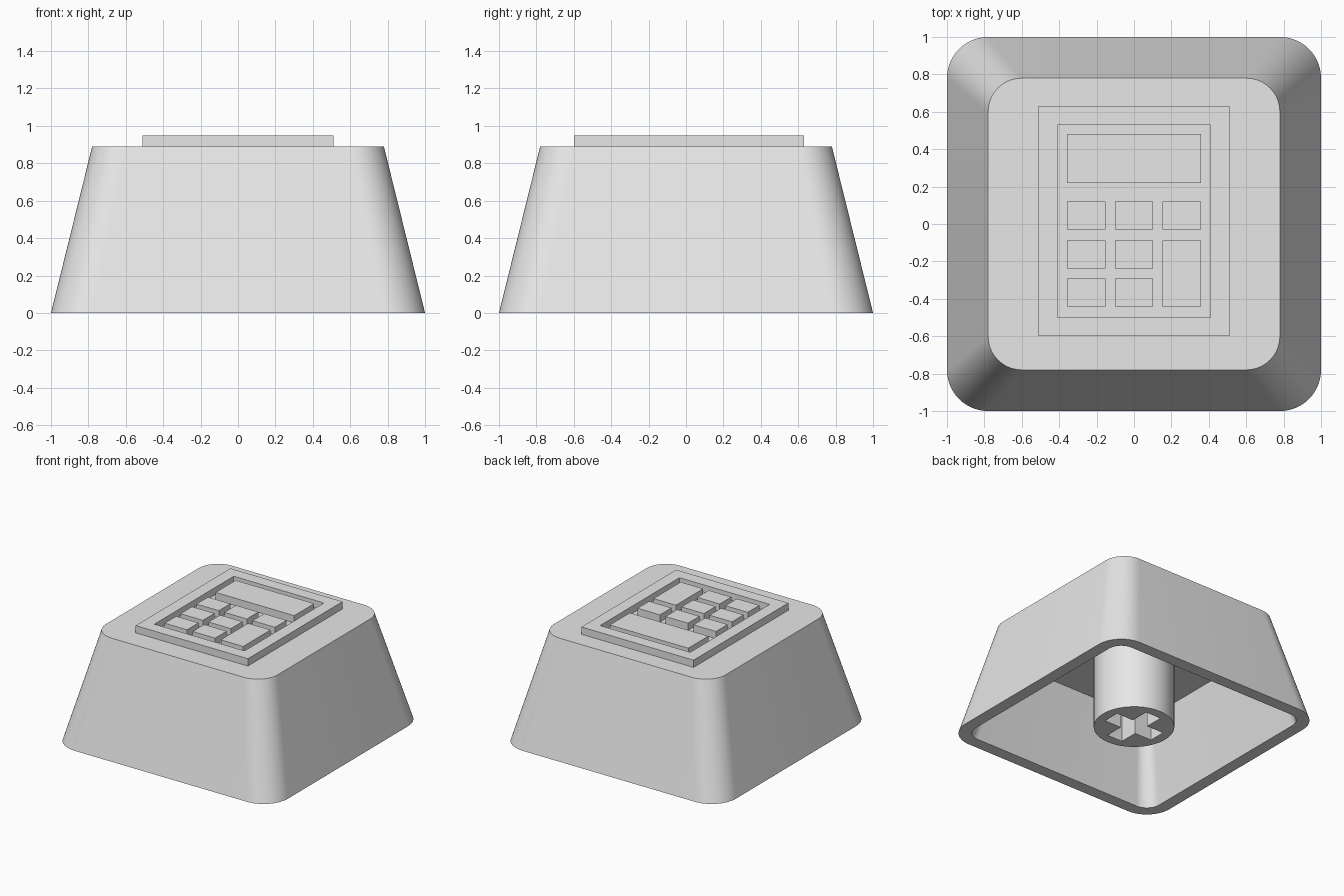
import bpy
import bmesh
from math import cos, sin, pi, radians

cube = bpy.data.objects.get("Cube")
if cube:
    bpy.data.objects.remove(cube, do_unlink=True)

grey = bpy.data.materials.new("light grey plastic")
grey.use_nodes = True
grey.diffuse_color = (0.8, 0.8, 0.8, 1)
grey.node_tree.nodes["Principled BSDF"].inputs["Base Color"].default_value = (0.8, 0.8, 0.8, 1)


def rounded_square(half, radius, z, steps=14):
    """Counter-clockwise ring of a square with rounded corners."""
    ring = []
    for corner, (sx, sy) in enumerate([(1, 1), (-1, 1), (-1, -1), (1, -1)]):
        for i in range(steps + 1):
            a = pi / 2 * (corner + i / steps)
            ring.append((sx * (half - radius) + radius * cos(a),
                         sy * (half - radius) + radius * sin(a), z))
    return ring


def rectangle(x0, x1, y0, y1, z):
    return [(x0, y0, z), (x1, y0, z), (x1, y1, z), (x0, y1, z)]


def loft(name, rings, closed=False):
    """Skin a series of equal rings; cap both ends, or close into a loop."""
    bm = bmesh.new()
    loops = [[bm.verts.new(p) for p in ring] for ring in rings]
    pairs = list(zip(loops, loops[1:]))
    if closed:
        pairs.append((loops[-1], loops[0]))
    else:
        bm.faces.new(loops[0])
        bm.faces.new(loops[-1])
    for low, high in pairs:
        n = len(low)
        for i in range(n):
            j = (i + 1) % n
            bm.faces.new((low[i], low[j], high[j], high[i]))
    bmesh.ops.recalc_face_normals(bm, faces=bm.faces)
    mesh = bpy.data.meshes.new(name)
    bm.to_mesh(mesh)
    bm.free()
    mesh.materials.append(grey)
    obj = bpy.data.objects.new(name, mesh)
    bpy.context.collection.objects.link(obj)
    return obj


def activate(obj):
    bpy.ops.object.select_all(action="DESELECT")
    obj.select_set(True)
    bpy.context.view_layer.objects.active = obj


def smooth(obj):
    activate(obj)
    bpy.ops.object.shade_smooth_by_angle(angle=radians(30))


TOP, RAISED, CEILING = 0.89, 0.95, 0.66

# Hollow tapered cap: top face, outer wall, bottom rim, inner wall, ceiling
cap = loft("cap_shell", [
    rounded_square(0.78, 0.18, TOP),
    rounded_square(1.0, 0.22, 0),
    rounded_square(0.9, 0.12, 0),
    rounded_square(0.735, 0.09, CEILING),
])
smooth(cap)

# Round stem with a cross-shaped socket in its underside
stem = loft("stem", [[(0.303 * cos(2 * pi * i / 64), 0.303 * sin(2 * pi * i / 64), z)
                      for i in range(64)] for z in (0, CEILING + 0.01)])
L, W = 0.225, 0.07
quarter = [(L, -W), (L, W), (W, W)]
cross = []
for k in range(4):
    c, s = round(cos(k * pi / 2)), round(sin(k * pi / 2))
    cross += [(x * c - y * s, x * s + y * c) for x, y in quarter]
cutter = loft("socket_cutter", [[(x, y, z) for x, y in cross] for z in (-0.1, 0.45)])
cutter.hide_render = True
cut = stem.modifiers.new("socket", "BOOLEAN")
cut.operation = "DIFFERENCE"
cut.solver = "EXACT"
cut.object = cutter
activate(stem)
bpy.ops.object.modifier_apply(modifier=cut.name)
bpy.data.objects.remove(cutter, do_unlink=True)
smooth(stem)

# Raised frame of the calculator emblem
outer, inner = (-0.51, 0.51, -0.6, 0.63), (-0.41, 0.41, -0.5, 0.53)
loft("emblem_frame", [rectangle(*outer, TOP), rectangle(*outer, RAISED),
                      rectangle(*inner, RAISED), rectangle(*inner, TOP)], closed=True)


def block(name, x0, x1, y0, y1):
    loft(name, [rectangle(x0, x1, y0, y1, z) for z in (TOP, RAISED)])


# Display and buttons; the right column ends in one tall button
block("emblem_display", -0.357, 0.357, 0.22, 0.48)
columns = [(-0.357, -0.153), (-0.102, 0.102), (0.153, 0.357)]
rows = [(-0.03, 0.12), (-0.238, -0.087), (-0.442, -0.292)]
for r, row in enumerate(rows):
    for c, column in enumerate(columns):
        if c < 2 or r == 0:
            block(f"emblem_button_{r + 1}_{c + 1}", *column, *row)
block("emblem_tall_button", *columns[2], rows[2][0], rows[1][1])
